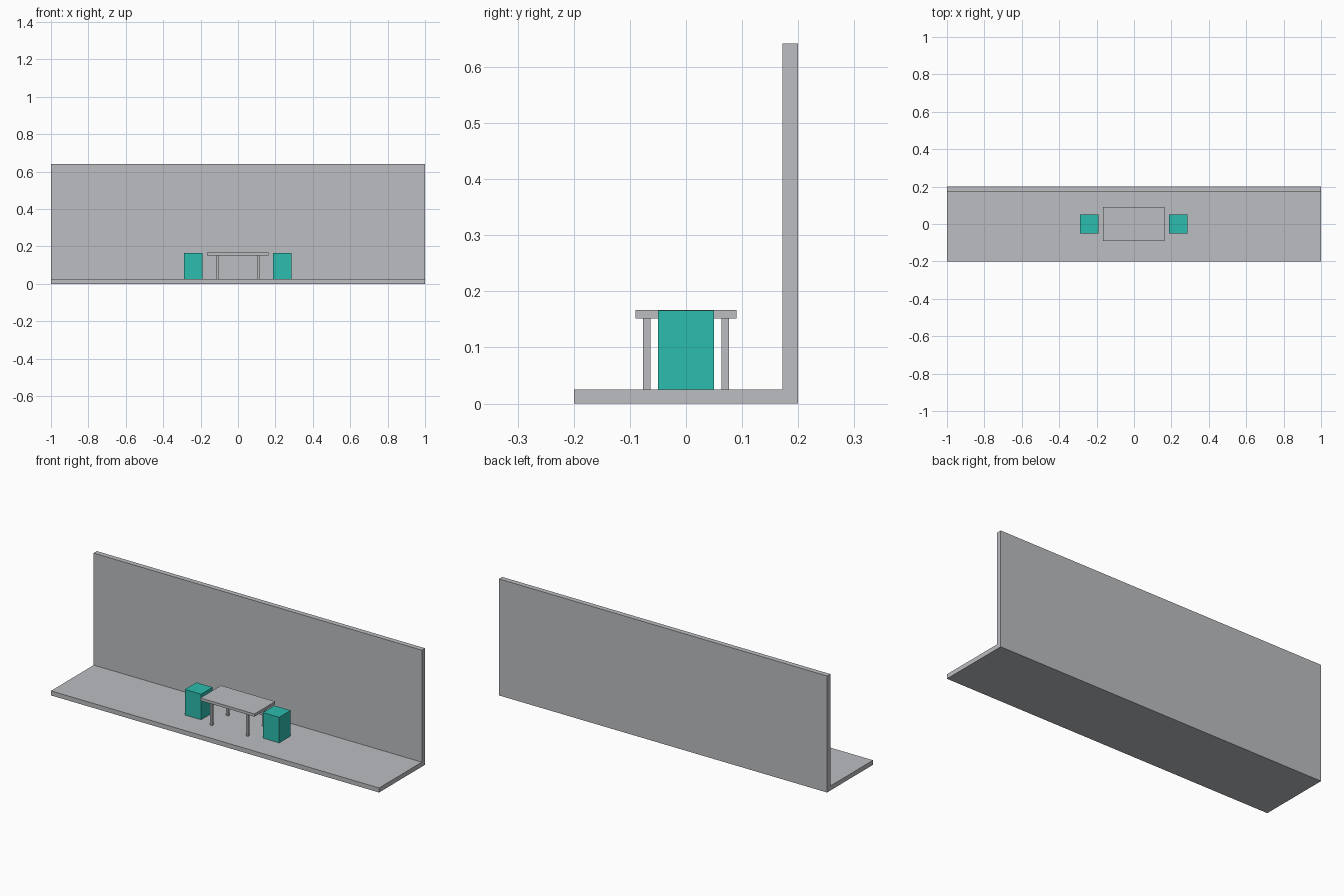
import bpy
import bmesh

if "Cube" in bpy.data.objects:
    bpy.data.objects.remove(bpy.data.objects["Cube"])


def material(name, srgb):
    m = bpy.data.materials.new(name)
    lin = [((c / 255 + 0.055) / 1.055) ** 2.4 for c in srgb]
    m.diffuse_color = (*lin, 1)
    m.use_nodes = True
    m.node_tree.nodes["Principled BSDF"].inputs["Base Color"].default_value = m.diffuse_color
    return m


grey = material("light_grey", (188, 189, 193))
teal = material("teal", (44, 188, 173))


def add_object(name, bm, mat):
    bmesh.ops.recalc_face_normals(bm, faces=bm.faces)
    mesh = bpy.data.meshes.new(name)
    bm.to_mesh(mesh)
    bm.free()
    mesh.materials.append(mat)
    obj = bpy.data.objects.new(name, mesh)
    bpy.context.collection.objects.link(obj)
    return obj


def box(name, x, y, z, mat):
    """Box from (min, max) ranges on each axis."""
    bm = bmesh.new()
    bmesh.ops.create_cube(bm, size=1)
    for v in bm.verts:
        for i, (lo, hi) in enumerate((x, y, z)):
            v.co[i] = hi if v.co[i] > 0 else lo
    return add_object(name, bm, mat)


FLOOR = 0.025
TOP = 0.167
CX = -0.0015  # centre of the furniture group

# Floor and back wall: one L-shaped profile extruded along x
profile = [(-0.2, 0), (0.2, 0), (0.2, 0.642), (0.172, 0.642), (0.172, FLOOR), (-0.2, FLOOR)]
bm = bmesh.new()
face = bm.faces.new([bm.verts.new((-1, y, z)) for y, z in profile])
ext = bmesh.ops.extrude_face_region(bm, geom=[face])
moved = [g for g in ext["geom"] if isinstance(g, bmesh.types.BMVert)]
bmesh.ops.translate(bm, verts=moved, vec=(2, 0, 0))
add_object("floor_and_wall", bm, grey)

# Table top
box("table_top", (CX - 0.165, CX + 0.165), (-0.09, 0.09), (0.152, TOP), grey)

for side, sx in (("left", -1), ("right", 1)):
    # Block seats at the table ends
    cx = CX + sx * 0.238
    box(f"{side}_seat", (cx - 0.0495, cx + 0.0495), (-0.05, 0.05), (FLOOR, TOP - 0.001), teal)
    # Table legs
    for end, sy in (("front", -1), ("back", 1)):
        lx, ly = CX + sx * 0.11, sy * 0.07
        box(f"{end}_{side}_leg", (lx - 0.0065, lx + 0.0065), (ly - 0.0065, ly + 0.0065),
            (FLOOR, 0.152), grey)
